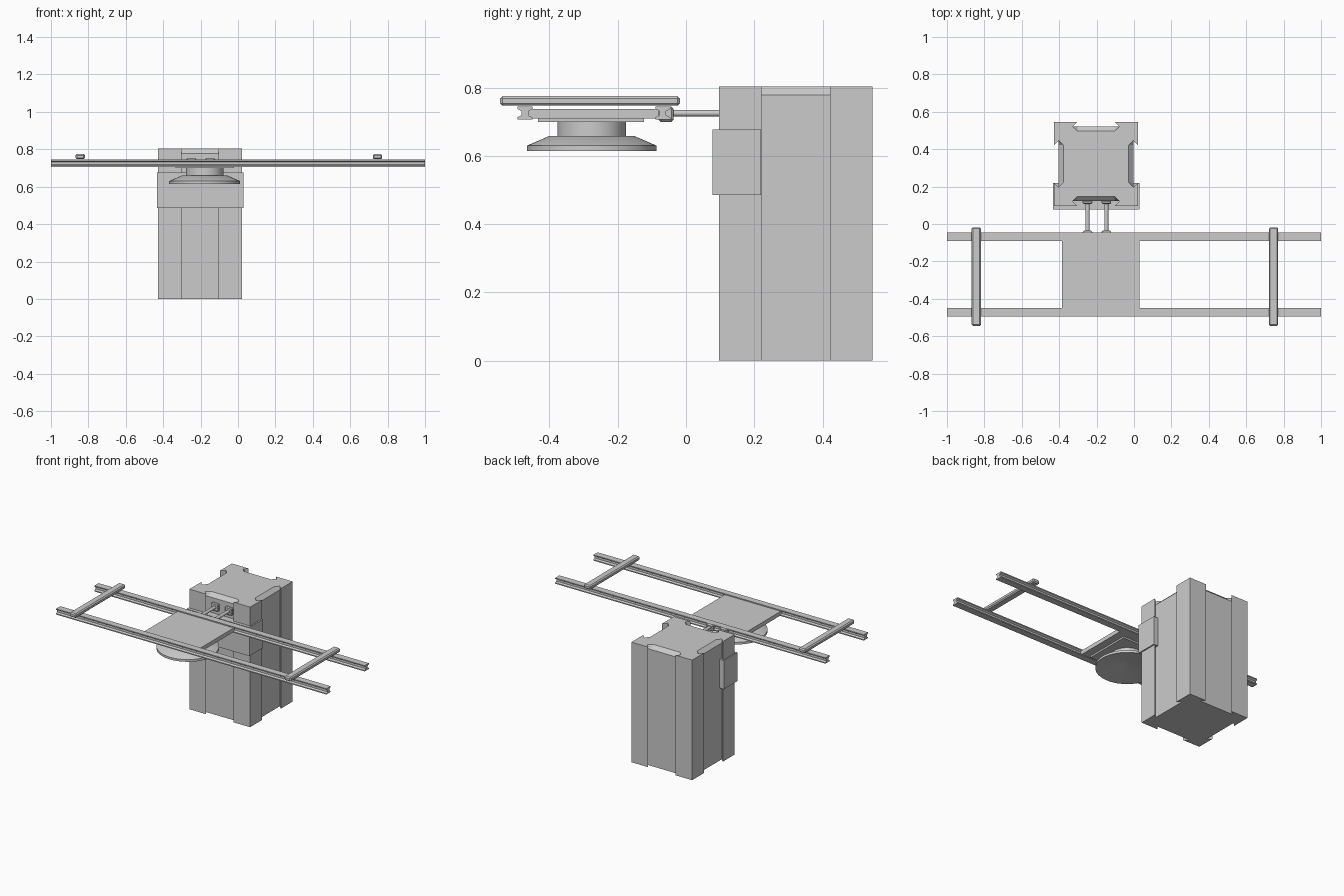
import bpy, bmesh
from math import cos, sin, pi, radians

if "Cube" in bpy.data.objects:
    bpy.data.objects.remove(bpy.data.objects["Cube"])


def finish(name, bm):
    bmesh.ops.recalc_face_normals(bm, faces=bm.faces)
    mesh = bpy.data.meshes.new(name)
    bm.to_mesh(mesh)
    bm.free()
    ob = bpy.data.objects.new(name, mesh)
    bpy.context.collection.objects.link(ob)
    return ob


def loft(name, rings):
    """Join equal-length rings of points into a capped solid."""
    bm = bmesh.new()
    vs = [[bm.verts.new(p) for p in r] for r in rings]
    n = len(vs[0])
    for a, b in zip(vs, vs[1:]):
        for i in range(n):
            j = (i + 1) % n
            bm.faces.new((a[i], a[j], b[j], b[i]))
    bm.faces.new(vs[0][::-1])
    bm.faces.new(vs[-1])
    return finish(name, bm)


def box(name, lo, hi, bevel=0):
    bm = bmesh.new()
    bmesh.ops.create_cube(bm, size=1)
    for v in bm.verts:
        v.co = [(l + h) / 2 + c * (h - l) for l, h, c in zip(lo, hi, v.co)]
    if bevel:
        bmesh.ops.bevel(bm, geom=bm.edges[:], offset=bevel, segments=1,
                        profile=0.5, affect='EDGES')
    return finish(name, bm)


def smooth(ob):
    bpy.ops.object.select_all(action='DESELECT')
    ob.select_set(True)
    bpy.context.view_layer.objects.active = ob
    bpy.ops.object.shade_smooth_by_angle(angle=radians(30))


# Main block: square pillar with an undercut groove on each side
CX, CY, H = -0.203, 0.3215, 0.2245


def pillar_ring(z, floor):
    side = [(-H, 0), (-.1, 0), (-.125, .025), (-.1, floor),
            (.1, floor), (.125, .025), (.1, 0)]
    pts = []
    for k in range(4):
        c, s = cos(k * pi / 2), sin(k * pi / 2)
        for u, d in side:
            v = d - H
            pts.append((CX + u * c - v * s, CY + u * s + v * c, z))
    return pts


loft("main_block", [pillar_ring(0, .025), pillar_ring(.778, .025),
                    pillar_ring(.803, .05)])

# Front housing wrapped around the block
box("front_housing", (-.434, .077, .485), (.03, .22, .677))

# Two long I-section rails
half = [(.022, .706), (.022, .713), (.010, .719), (.010, .731), (.022, .738), (.022, .745)]
section = half + [(-y, z) for y, z in reversed(half)]
for name, y0 in (("front_rail", -.472), ("back_rail", -.068)):
    loft(name, [[(x, y0 + y, z) for y, z in section] for x in (-1, 1)])

# Cross bars tying the rails together
for name, x in (("left_cross_bar", -.843), ("right_cross_bar", .746)):
    box(name, (x - .025, -.545, .747), (x + .025, -.018, .775), .007)

# Carriage plate between the rails and its lower shim
box("carriage_plate", (-.385, -.463, .71), (.03, -.08, .737))
box("carriage_shim", (-.333, -.433, .699), (-.022, -.123, .711))

# Turned neck and flared disc below the carriage, hollow underneath
profile = [(.1, .701), (.1, .659), (.123, .659), (.19, .63), (.19, .615),
           (.184, .615), (.02, .65)]
disc = loft("suspended_disc", [[(-.178 + r * cos(2 * pi * i / 64),
                                 -.276 + r * sin(2 * pi * i / 64), z)
                                for i in range(64)] for r, z in profile])
smooth(disc)

# Two push rods with rail clamps and wall sockets
for side, x in (("left", -.249), ("right", -.148)):
    rod = loft(side + "_rod", [[(x + .011 * cos(2 * pi * i / 16), y,
                                 .725 + .01 * sin(2 * pi * i / 16))
                                for i in range(16)] for y in (-.05, .13)])
    smooth(rod)
    box(side + "_clamp", (x - .026, -.08, .699), (x + .026, -.036, .745), .007)
    box(side + "_socket", (x - .026, .108, .699), (x + .026, .126, .751), .005)
